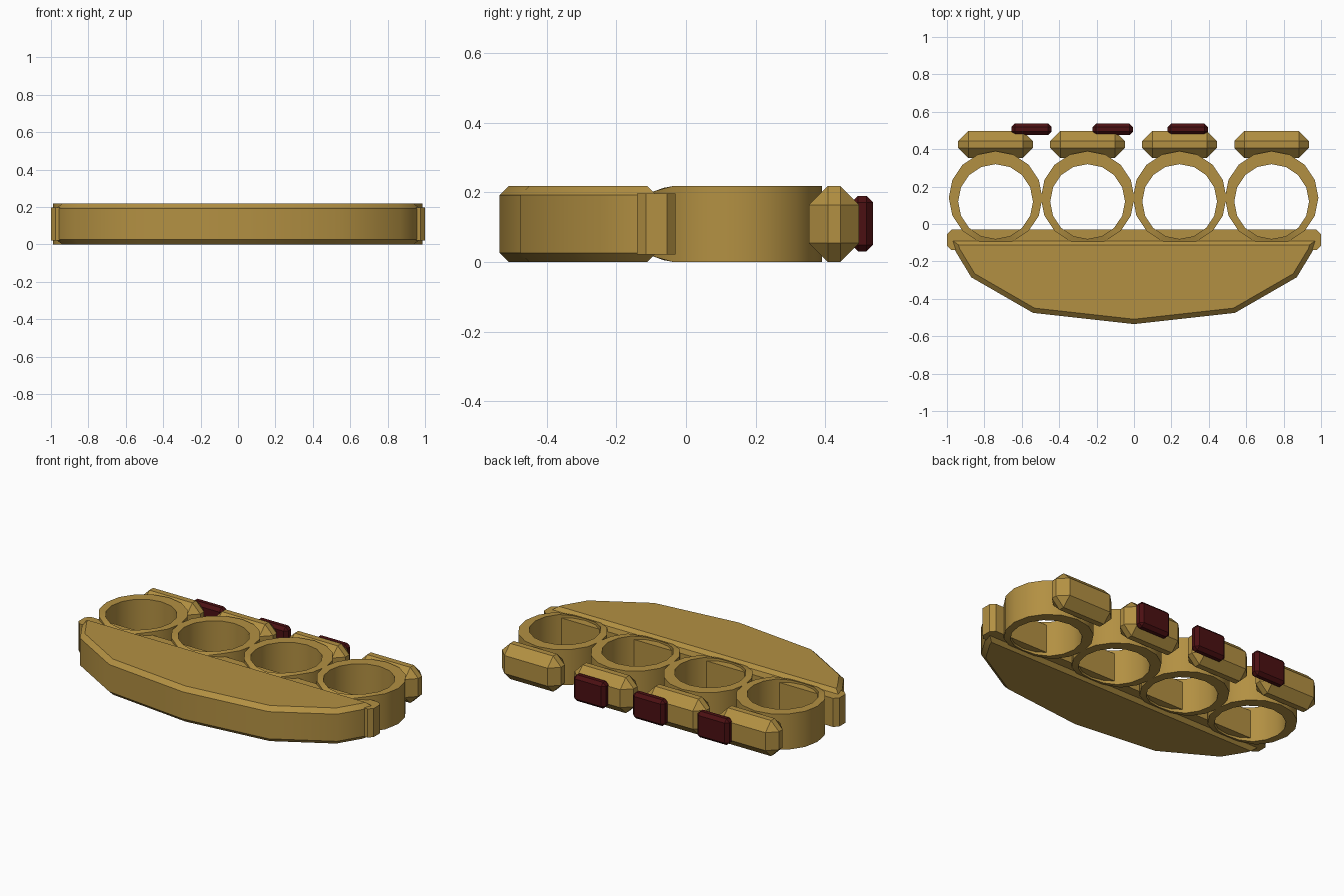
import bpy, bmesh, math
from mathutils import Vector

cube = bpy.data.objects.get("Cube")
if cube:
    bpy.data.objects.remove(cube, do_unlink=True)

HEIGHT = 0.218


def make_material(name, color):
    m = bpy.data.materials.new(name)
    m.use_nodes = True
    m.diffuse_color = color
    m.node_tree.nodes["Principled BSDF"].inputs["Base Color"].default_value = color
    return m


brass = make_material("brass", (0.45, 0.28, 0.055, 1))
dark_red = make_material("dark red", (0.07, 0.005, 0.006, 1))


def finish(name, bm, material, smooth=False):
    bmesh.ops.recalc_face_normals(bm, faces=bm.faces)
    mesh = bpy.data.meshes.new(name)
    bm.to_mesh(mesh)
    bm.free()
    mesh.materials.append(material)
    ob = bpy.data.objects.new(name, mesh)
    bpy.context.collection.objects.link(ob)
    if smooth:
        bpy.ops.object.select_all(action='DESELECT')
        ob.select_set(True)
        bpy.context.view_layer.objects.active = ob
        bpy.ops.object.shade_smooth_by_angle(angle=math.radians(32))
    return ob


def chamfer(bm, edges, width):
    bmesh.ops.bevel(bm, geom=edges, offset=width, segments=1,
                    affect='EDGES', profile=0.5)


def is_upright(edge):
    a, b = edge.verts
    return abs(a.co.z - b.co.z) > 0.01


def chamfered_box(name, low, high, width, material, upright_only=False):
    low, high = Vector(low), Vector(high)
    bm = bmesh.new()
    bmesh.ops.create_cube(bm, size=1)
    for v in bm.verts:
        v.co = (low + high) / 2 + v.co * (high - low)
    chamfer(bm, [e for e in bm.edges if is_upright(e) or not upright_only], width)
    return finish(name, bm, material)


def ring(name, x, sides=16):
    bm = bmesh.new()

    def loop(cy, radius, top):
        verts = []
        for i in range(sides):
            a = math.tau * i / sides
            y = cy + radius * math.sin(a)
            # the ring thins slightly where it runs into the bar
            sink = max(0, -0.05 - y) * 0.36
            z = HEIGHT - sink if top else sink
            verts.append(bm.verts.new((x + radius * math.cos(a), y, z)))
        return verts

    loops = [loop(0.14, 0.25, True), loop(0.14, 0.25, False),
             loop(0.12, 0.2, False), loop(0.12, 0.2, True)]
    for a, b in zip(loops, loops[1:] + loops[:1]):
        for i in range(sides):
            j = (i + 1) % sides
            bm.faces.new((a[i], a[j], b[j], b[i]))
    return finish(name, bm, brass, smooth=True)


# Palm grip: mirrored outline, extruded, chamfered top and bottom rims
half = [(0.975, -0.085), (0.955, -0.145), (0.87, -0.285), (0.54, -0.475)]
outline = half + [(0, -0.535)] + [(-x, y) for x, y in reversed(half)]
bm = bmesh.new()
base = bm.faces.new([bm.verts.new((x, y, 0)) for x, y in outline])
top = bmesh.ops.extrude_face_region(bm, geom=[base], use_keep_orig=True)
bmesh.ops.translate(bm, vec=(0, 0, HEIGHT),
                    verts=[g for g in top["geom"] if isinstance(g, bmesh.types.BMVert)])
bmesh.ops.recalc_face_normals(bm, faces=bm.faces)
chamfer(bm, [e for e in bm.edges if not is_upright(e)], 0.026)
finish("palm_grip", bm, brass, smooth=True)

# Bar joining the grip to the finger rings
chamfered_box("cross_bar", (-1, -0.14, 0.022), (1, -0.03, 0.197), 0.025,
              brass, upright_only=True)

# Finger rings, each with a knuckle plate
for i in range(4):
    x = -0.74 + 0.492 * i
    ring(f"finger_ring_{i + 1}", x)
    chamfered_box(f"knuckle_plate_{i + 1}", (x - 0.2, 0.353, 0),
                  (x + 0.2, 0.497, HEIGHT), 0.054, brass)

# Red studs on the striking side
for i, x in enumerate((-0.548, -0.113, 0.288)):
    chamfered_box(f"red_stud_{i + 1}", (x - 0.108, 0.475, 0.03),
                  (x + 0.108, 0.537, 0.19), 0.019, dark_red)
